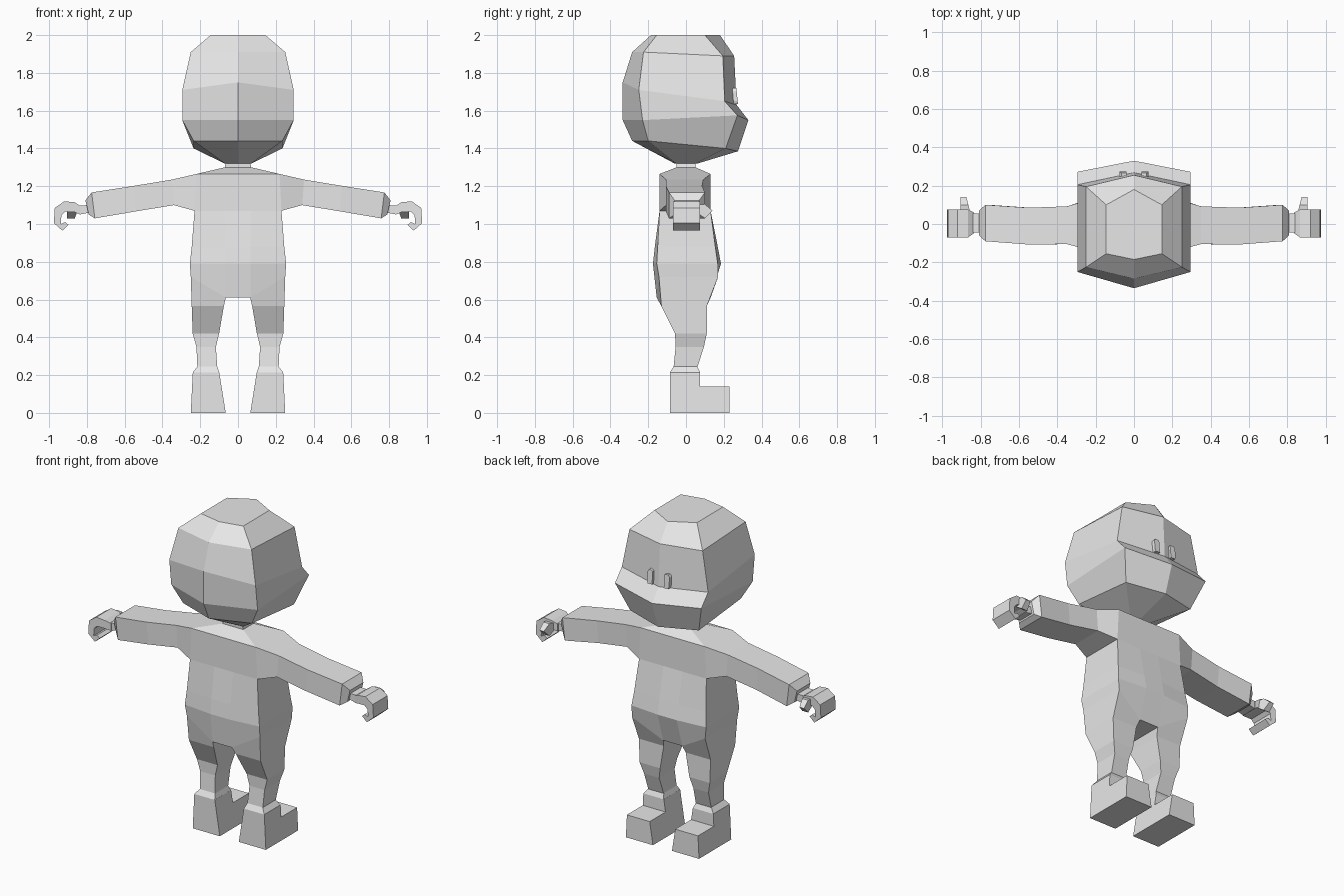
import bpy, bmesh
from mathutils import Vector

if "Cube" in bpy.data.objects:
    bpy.data.objects.remove(bpy.data.objects["Cube"])

grey = bpy.data.materials.new("clay grey")
grey.diffuse_color = (0.8, 0.8, 0.8, 1)
grey.use_nodes = True
grey.node_tree.nodes["Principled BSDF"].inputs["Base Color"].default_value = grey.diffuse_color


def strip(bm, rings, closed=False, skip=()):
    """Bridge successive rings of points; skip holds (ring, side) faces to leave open."""
    rows = [[bm.verts.new(p) for p in r] for r in rings]
    n = len(rings[0])
    for i in range(len(rows) - 1):
        for j in range(n if closed else n - 1):
            if (i, j) not in skip:
                k = (j + 1) % n
                bm.faces.new((rows[i][j], rows[i][k], rows[i + 1][k], rows[i + 1][j]))
    return rows


def prism(bm, a, b):
    """Closed solid between two matching outlines."""
    rows = strip(bm, [a, b], closed=True)
    bm.faces.new(rows[0])
    bm.faces.new(rows[1])


def finish(bm, name):
    """Mirror the right half across x = 0, weld and make a flat shaded object."""
    bmesh.ops.remove_doubles(bm, verts=bm.verts[:], dist=0.0005)
    copy = bmesh.ops.duplicate(bm, geom=bm.verts[:] + bm.edges[:] + bm.faces[:])["geom"]
    for v in copy:
        if isinstance(v, bmesh.types.BMVert):
            v.co.x *= -1
    bmesh.ops.remove_doubles(bm, verts=bm.verts[:], dist=0.0005)
    bmesh.ops.recalc_face_normals(bm, faces=bm.faces[:])
    me = bpy.data.meshes.new(name)
    bm.to_mesh(me)
    bm.free()
    me.materials.append(grey)
    ob = bpy.data.objects.new(name, me)
    bpy.context.collection.objects.link(ob)
    return ob


# Head: half rings of back centre, back side, front side, front centre as (y, z)
head = [
    (0.145, (-.185, 2.0), (-.155, 2.0), (.10, 2.0), (.18, 2.0)),
    (0.25, (-.285, 1.91), (-.225, 1.91), (.195, 1.89), (.255, 1.89)),
    (0.295, (-.335, 1.75), (-.25, 1.71), (.205, 1.65), (.268, 1.63)),
    (0.295, (-.335, 1.55), (-.23, 1.55), (.272, 1.575), (.33, 1.55)),
    (0.235, (-.285, 1.44), (-.2, 1.44), (.21, 1.40), (.275, 1.385)),
    (0.07, (-.06, 1.32), (-.05, 1.32), (.05, 1.32), (.06, 1.32)),
]
bm = bmesh.new()
rows = strip(bm, [[(0, *a), (x, *b), (x, *c), (0, *d)] for x, a, b, c, d in head])
bm.faces.new(rows[0])
bm.faces.new(rows[-1])
finish(bm, "head")

# Eyes: thin upright plates on the face
bm = bmesh.new()
eye = [(.04, 1.635), (.07, 1.635), (.075, 1.65), (.075, 1.705), (.065, 1.72), (.04, 1.715)]
prism(bm, [(x, .24, z) for x, z in eye],
      [(x, .275 - (z - 1.635) * .1, z) for x, z in eye])
finish(bm, "eyes")

# Torso: z, outer x, inner x, then y of back outer, back inner, front inner, front outer
bm = bmesh.new()
torso = [
    (1.325, .065, .03, -.05, -.05, .05, .05),
    (1.30, .07, .03, -.05, -.05, .05, .05),
    (1.265, .22, .065, -.14, -.14, .13, .13),
    (1.07, .23, .065, -.14, -.14, .13, .13),
    (.88, .245, .065, -.15, -.165, .168, .155),
    (.79, .255, .065, -.155, -.175, .185, .168),
    (.72, .25, .065, -.143, -.155, .13, .17),
]
rings = []
for z, xo, xi, bo, bi, fi, fo in torso:
    zi = .61 if z == .72 else z
    rings.append([(0, bi, zi), (xi, bi, zi), (xo, bo, z),
                  (xo, fo, z), (xi, fi, zi), (0, fi, zi)])
rows = strip(bm, rings, skip={(2, 2)})
last = rows[-1]
bm.faces.new((last[0], last[1], last[4], last[5]))   # crotch

# Legs: z, outer x, inner x, back y, front y
legs = [(.565, .245, .075, -.13, .11), (.42, .24, .10, -.058, .11),
        (.35, .22, .117, -.055, .095), (.24, .215, .11, -.066, .06)]
rings_leg = [rings[-1][1:5]] + [
    [(xi, b, z), (xo, b, z), (xo, f, z), (xi, f, z)] for z, xo, xi, b, f in legs]
rows = strip(bm, rings_leg, closed=True)
bm.faces.new(rows[-1])

# Sleeves: top x, bottom x, top z, bottom z, back y, front y
arms = [(.22, .23, 1.265, 1.07, -.14, .13), (.35, .34, 1.235, 1.10, -.105, .092),
        (.55, .54, 1.202, 1.067, -.107, .085), (.775, .758, 1.167, 1.03, -.09, .10),
        (.808, .79, 1.125, 1.05, -.06, .07)]
rows = strip(bm, [[(xt, b, zt), (xb, b, zb), (xb, f, zb), (xt, f, zt)]
                  for xt, xb, zt, zb, b, f in arms], closed=True)
bm.faces.new(rows[-1])
finish(bm, "body")

# Feet: boot profile in (y, z), flaring towards the sole
bm = bmesh.new()
boot = [(-.085, 0), (.23, 0), (.23, .14), (.075, .14), (.075, .215), (-.085, .215)]
prism(bm, [(.065 + .16 * z, y, z) for y, z in boot],
      [(.25 - .05 * z, y, z) for y, z in boot])
# Ankle bevel
rows = strip(bm, [[(.1, -.085, .215), (.239, -.085, .215), (.239, .075, .215), (.1, .075, .215)],
                  [(.11, -.066, .245), (.215, -.066, .245), (.215, .06, .245), (.11, .06, .245)]],
             closed=True)
finish(bm, "feet")

# Hands: curled finger profile in (x, z)
bm = bmesh.new()
curl = [(.835, 1.095), (.865, 1.115), (.92, 1.12), (.97, 1.085), (.975, 1.005), (.93, .965),
        (.897, .995), (.915, 1.01), (.938, 1.0), (.935, 1.045), (.915, 1.065), (.87, 1.065),
        (.835, 1.05)]
prism(bm, [(x, -.048 if x < .84 else -.07, z) for x, z in curl],
      [(x, .06 if x < .84 else .075, z) for x, z in curl])
# Wrist
prism(bm, [(.79, -.045, 1.10), (.79, -.045, 1.06), (.79, .055, 1.06), (.79, .055, 1.10)],
      [(.84, -.045, 1.098), (.84, -.045, 1.05), (.84, .055, 1.05), (.84, .055, 1.098)])
finish(bm, "hands")

# Thumbs
bm = bmesh.new()
thumb = [(.055, 1.10), (.10, 1.105), (.14, 1.07), (.10, 1.03), (.055, 1.06)]
prism(bm, [(.853 + (y - .055) * .25, y, z) for y, z in thumb],
      [(.905, y, z) for y, z in thumb])
finish(bm, "thumbs")
